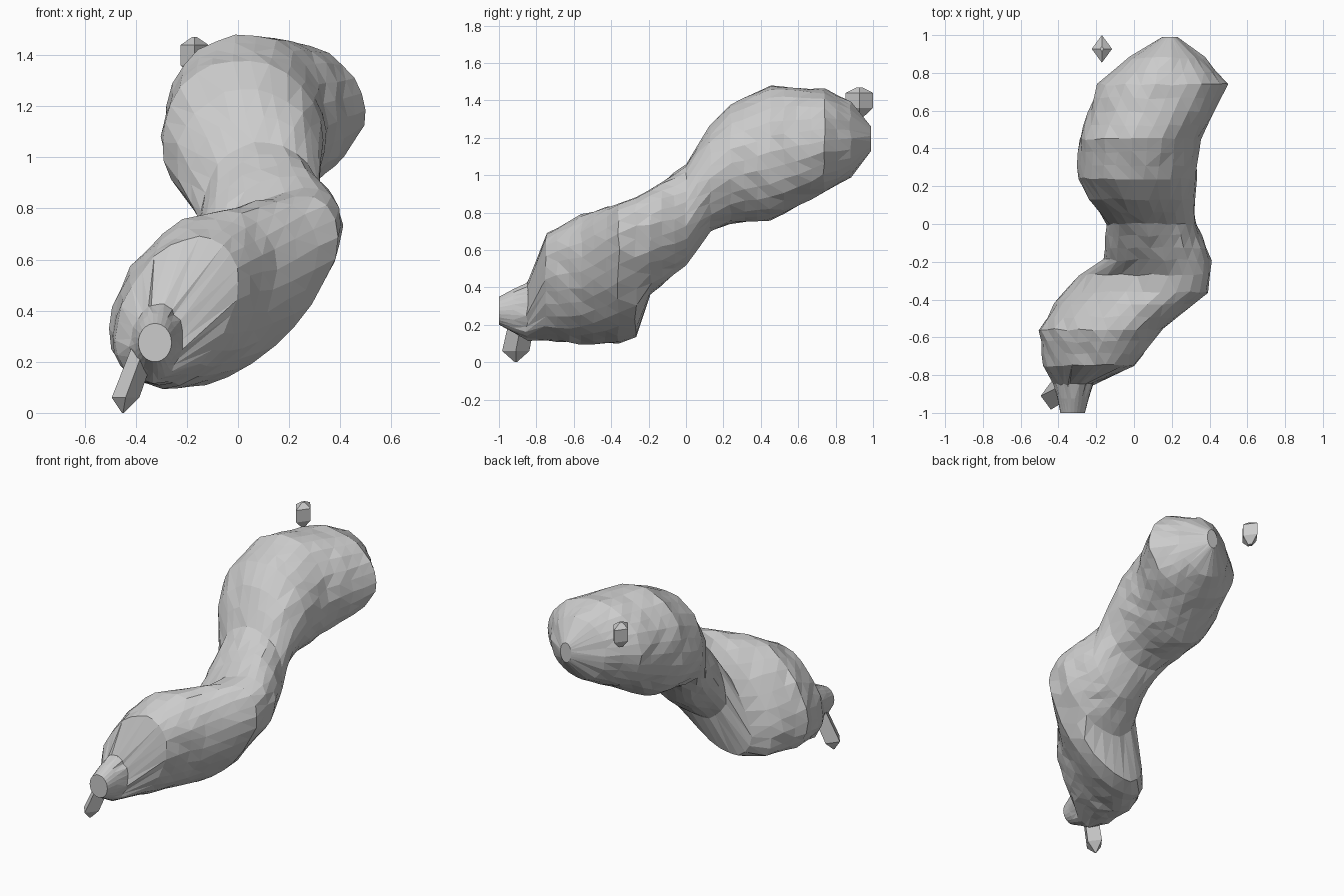
import bpy, bmesh, random
from math import sin, cos, pi

if "Cube" in bpy.data.objects:
    bpy.data.objects.remove(bpy.data.objects["Cube"])

random.seed(4)


def loft(name, rings, jitter=0.0):
    """Skin a list of point rings, cap both ends, keep flat facets."""
    bm = bmesh.new()
    loops = []
    for k, ring in enumerate(rings):
        j = jitter if 1 < k < len(rings) - 1 else 0
        loops.append([bm.verts.new([c + random.uniform(-j, j) for c in p]) for p in ring])
    n = len(loops[0])
    for a, b in zip(loops, loops[1:]):
        for i in range(n):
            bm.faces.new((a[i], a[(i + 1) % n], b[(i + 1) % n], b[i]))
    bm.faces.new(loops[0])
    bm.faces.new(loops[-1])
    bmesh.ops.recalc_face_normals(bm, faces=bm.faces)
    bmesh.ops.triangulate(bm, faces=bm.faces)
    me = bpy.data.meshes.new(name)
    bm.to_mesh(me)
    bm.free()
    ob = bpy.data.objects.new(name, me)
    bpy.context.collection.objects.link(ob)
    return ob


def slice_y(y, x0, x1, z0, z1, lean, n=26):
    """Leaning oval in the plane y, touching the given extents."""
    cx, cz, rx, rz = (x0 + x1) / 2, (z0 + z1) / 2, (x1 - x0) / 2, (z1 - z0) / 2
    return [(cx + rx * cos(2 * pi * i / n), y, cz + rz * sin(2 * pi * i / n + lean))
            for i in range(n)]


def refine(rows, step):
    """Add evenly spread in-between slices."""
    out = []
    for a, b in zip(rows, rows[1:]):
        m = max(1, round((b[0] - a[0]) / step))
        out += [[p + (q - p) * i / m for p, q in zip(a, b)] for i in range(m)]
    return out + [rows[-1]]


# winding body: y, left, right, bottom, top, lean
body = [
    (-1.0, -.39, -.26, .20, .35, 0),
    (-.85, -.42, -.22, .12, .43, .1),
    (-.75, -.48, 0, .11, .69, .4),
    (-.56, -.50, .15, .10, .79, .35),
    (-.36, -.38, .39, .10, .85, .6),
    (-.27, -.29, .40, .13, .88, .65),
    (-.19, -.16, .41, .36, .93, .3),
    (0, -.14, .33, .52, 1.06, 0),
    (.13, -.24, .32, .70, 1.27, 0),
    (.24, -.30, .33, .74, 1.38, 0),
    (.45, -.29, .35, .76, 1.48, 0),
    (.74, -.19, .50, .91, 1.46, 0),
    (.88, -.03, .37, .99, 1.39, 0),
    (.99, .15, .23, 1.13, 1.26, 0),
]
loft("body", [slice_y(*row) for row in refine(body, .075)], 0.007)


def diamond(z, x, y, r, n=4):
    """Small four-sided ring in the plane z, longer in y."""
    return [(x + r * cos(2 * pi * i / n), y + 1.35 * r * sin(2 * pi * i / n), z)
            for i in range(n)]


# pointed spur under the front tip
loft("spur", [diamond(0, -.45, -.91, .004), diamond(.06, -.44, -.91, .054),
              diamond(.26, -.365, -.87, .05)])

# loose nub floating by the upper end
loft("floating_nub", [diamond(z, -.17, .927, r) for z, r in
                      ((1.31, .015), (1.36, .054), (1.44, .054), (1.47, .01))])
